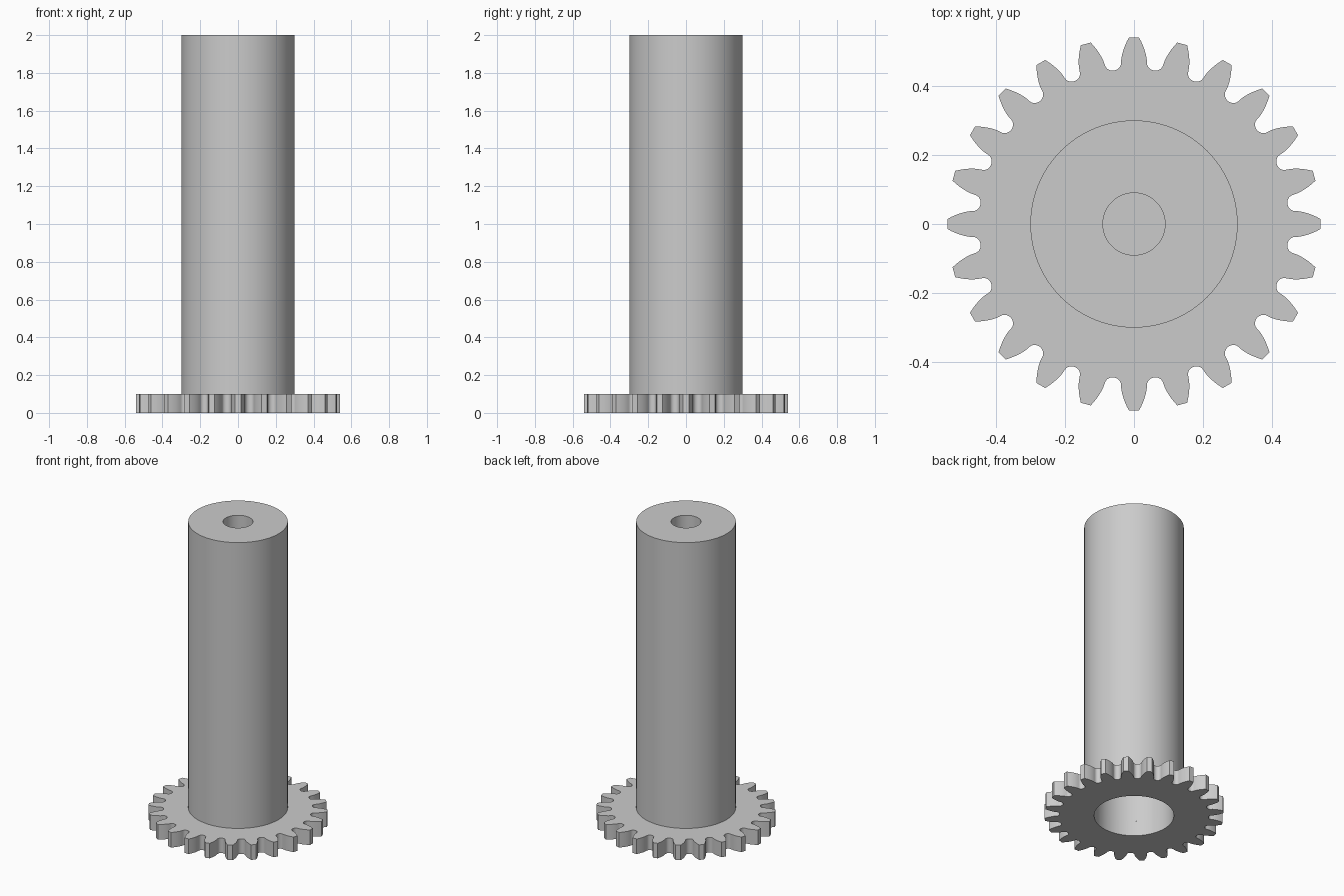
import bpy, bmesh, math
from math import cos, sin, tan, acos, pi, tau

cube = bpy.data.objects.get("Cube")
if cube:
    bpy.data.objects.remove(cube, do_unlink=True)

TEETH = 24
TIP_R, PITCH_R, ROOT_R = 0.54, 0.4985, 0.448
BASE_R = PITCH_R * cos(math.radians(20))
SHAFT_R, BORE_R, HOLE_R = 0.30, 0.24, 0.09
HEIGHT, GEAR_H = 2.0, 0.1
BORE_TOP, HOLE_FLOOR = 1.0, 1.5

grey = bpy.data.materials.new("plain grey")
grey.use_nodes = True
colour = (0.6, 0.6, 0.6, 1)
grey.diffuse_color = colour
grey.node_tree.nodes["Principled BSDF"].inputs["Base Color"].default_value = colour


def finish(bm, name):
    """Turn a bmesh into a smooth object with sharp edges kept."""
    bmesh.ops.recalc_face_normals(bm, faces=bm.faces)
    mesh = bpy.data.meshes.new(name)
    bm.to_mesh(mesh)
    bm.free()
    mesh.materials.append(grey)
    obj = bpy.data.objects.new(name, mesh)
    bpy.context.collection.objects.link(obj)
    bpy.ops.object.select_all(action="DESELECT")
    obj.select_set(True)
    bpy.context.view_layer.objects.active = obj
    bpy.ops.object.shade_smooth_by_angle(angle=math.radians(30))
    return obj


def ring(bm, points, z):
    return [bm.verts.new((r * cos(a), r * sin(a), z)) for r, a in points]


def bridge(bm, low, high):
    n = len(low)
    for i in range(n):
        j = (i + 1) % n
        bm.faces.new((low[i], low[j], high[j], high[i]))


# Shaft: outer wall, blind hole in the top, wide blind bore from below
SEGMENTS = 96
bm = bmesh.new()


def circle(r, z):
    return ring(bm, [(r, tau * i / SEGMENTS) for i in range(SEGMENTS)], z)


wall = [circle(SHAFT_R, GEAR_H), circle(SHAFT_R, HEIGHT),
        circle(HOLE_R, HEIGHT), circle(HOLE_R, HOLE_FLOOR)]
bore = [circle(BORE_R, BORE_TOP), circle(BORE_R, GEAR_H)]
bm.faces.new(wall[-1])
bm.faces.new(bore[0])
loops = wall[::-1]
for a, b in zip(loops, loops[1:]):
    bridge(bm, a, b)
bridge(bm, *bore)
bridge(bm, wall[0], bore[1])
# The joint to the gear is left open so the two parts meet cleanly
bmesh.ops.delete(bm, geom=[f for f in bm.faces
                           if all(abs(v.co.z - GEAR_H) < 1e-5 for v in f.verts)],
                 context="FACES_ONLY")
# Orient the wall outward and the bore inward
shaft = finish(bm, "shaft")
bm = bmesh.new()
bm.from_mesh(shaft.data)
for f in bm.faces:
    c, n = f.calc_center_median(), f.normal
    radius = math.hypot(c.x, c.y)
    if abs(n.z) < 0.5:
        outward = c.x * n.x + c.y * n.y > 0
        wrong = outward != (radius > (SHAFT_R + BORE_R) / 2)
    else:
        wrong = (n.z > 0) != (c.z > (BORE_TOP + HOLE_FLOOR) / 2)
    if wrong:
        f.normal_flip()
bm.to_mesh(shaft.data)
bm.free()


# Gear: involute flanks with rounded roots
def half_angle(r):
    inv = lambda t: tan(t) - t
    return pi / (2 * TEETH) + inv(math.radians(20)) - inv(acos(min(1, BASE_R / r)))


FLANK = 6
flank = [(r, half_angle(r)) for r in
         (BASE_R + (TIP_R - BASE_R) * i / FLANK for i in range(FLANK + 1))]
gap = pi / TEETH - flank[0][1]
ROOT = 10
root = [(BASE_R - (BASE_R - ROOT_R) * sin(pi * i / ROOT),
         pi / TEETH - gap * cos(pi * i / ROOT)) for i in range(1, ROOT)]
tooth = [(r, -a) for r, a in flank] + flank[::-1] + root
outline = [(r, a + tau * k / TEETH) for k in range(TEETH) for r, a in tooth]

bm = bmesh.new()
gear_rings = [ring(bm, [(BORE_R, a) for r, a in outline], GEAR_H),
              ring(bm, [(BORE_R, a) for r, a in outline], 0),
              ring(bm, outline, 0),
              ring(bm, outline, GEAR_H)]
for i in range(4):
    bridge(bm, gear_rings[i], gear_rings[(i + 1) % 4])
finish(bm, "gear")
